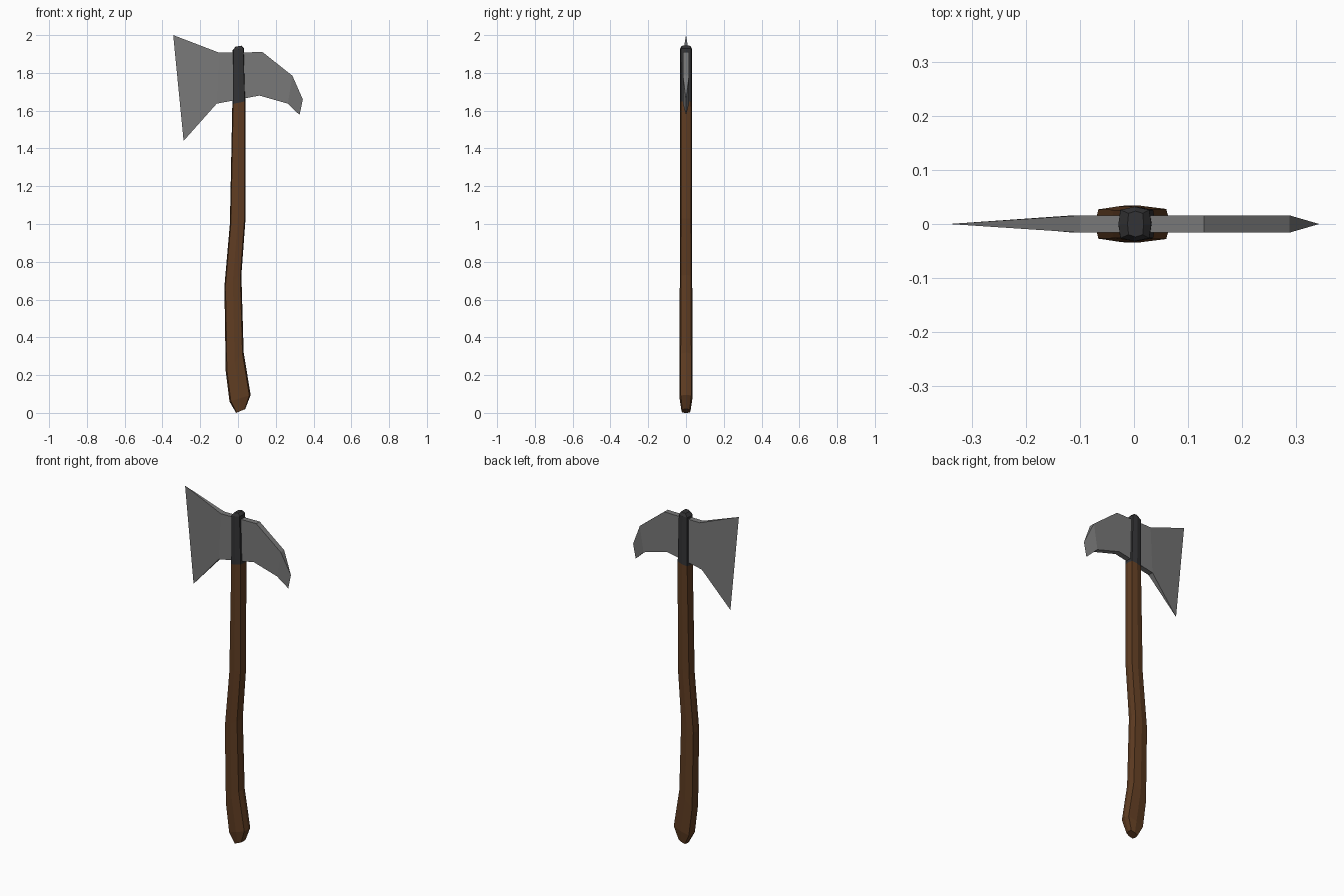
import bpy, bmesh

if "Cube" in bpy.data.objects:
    bpy.data.objects.remove(bpy.data.objects["Cube"])


def material(name, rgb):
    m = bpy.data.materials.new(name)
    m.diffuse_color = (*rgb, 1)
    m.use_nodes = True
    m.node_tree.nodes["Principled BSDF"].inputs["Base Color"].default_value = m.diffuse_color
    return m


def loft(name, rings, mat, caps):
    """Skin a list of equal-length closed rings, flat shaded."""
    bm = bmesh.new()
    vs = [[bm.verts.new(p) for p in r] for r in rings]
    n = len(rings[0])
    for a, b in zip(vs, vs[1:]):
        for i in range(n):
            j = (i + 1) % n
            bm.faces.new((a[i], a[j], b[j], b[i]))
    if caps:
        bm.faces.new(vs[0])
        bm.faces.new(vs[-1])
    bmesh.ops.remove_doubles(bm, verts=bm.verts[:], dist=1e-5)
    bmesh.ops.recalc_face_normals(bm, faces=bm.faces[:])
    me = bpy.data.meshes.new(name)
    bm.to_mesh(me)
    bm.free()
    me.materials.append(mat)
    ob = bpy.data.objects.new(name, me)
    bpy.context.collection.objects.link(ob)
    return ob


# Eight-sided softened-box section, (across, depth) from -1 to 1
SECTION = [(-1, 0), (-.87, -.82), (0, -1), (.87, -.82),
           (1, 0), (.87, .82), (0, 1), (-.87, .82)]


def ring(xl, zl, xr, zr, hy):
    """Section stretched between a left and a right profile point."""
    return [(xl + (xr - xl) * (t + 1) / 2, hy * y, zl + (zr - zl) * (t + 1) / 2)
            for t, y in SECTION]


wood = material("brown wood", (0.115, 0.046, 0.016))
iron = material("dark iron", (0.033, 0.033, 0.035))
steel = material("grey steel", (0.19, 0.19, 0.19))

# Curved wooden handle, bottom to top
collar = ring(-.03, 1.635, .04, 1.65, .032)
loft("handle", [
    ring(-.01, .0, .038, .02, .024),
    ring(-.045, .06, .067, .095, .034),
    ring(-.065, .22, .03, .32, .034),
    ring(-.072, .67, .018, .73, .033),
    ring(-.043, 1.0, .04, 1.03, .032),
    collar], wood, True)

# Dark socket at the top of the handle
loft("socket", [
    collar,
    ring(-.029, 1.92, .032, 1.93, .032),
    ring(-.012, 1.939, .018, 1.944, .024)], iron, True)

# Axe head: columns of top point, bottom point and half thickness
columns = [(-.343, 2.0, -.288, 1.44, 0),
           (-.10, 1.907, -.113, 1.637, .016),
           (.13, 1.91, .114, 1.68, .016),
           (.288, 1.785, .264, 1.637, .016),
           (.343, 1.66, .326, 1.577, 0)]
loft("axe_head", [[(xt, -h, zt), (xt, h, zt), (xb, h, zb), (xb, -h, zb)]
                  for xt, zt, xb, zb, h in columns], steel, False)
